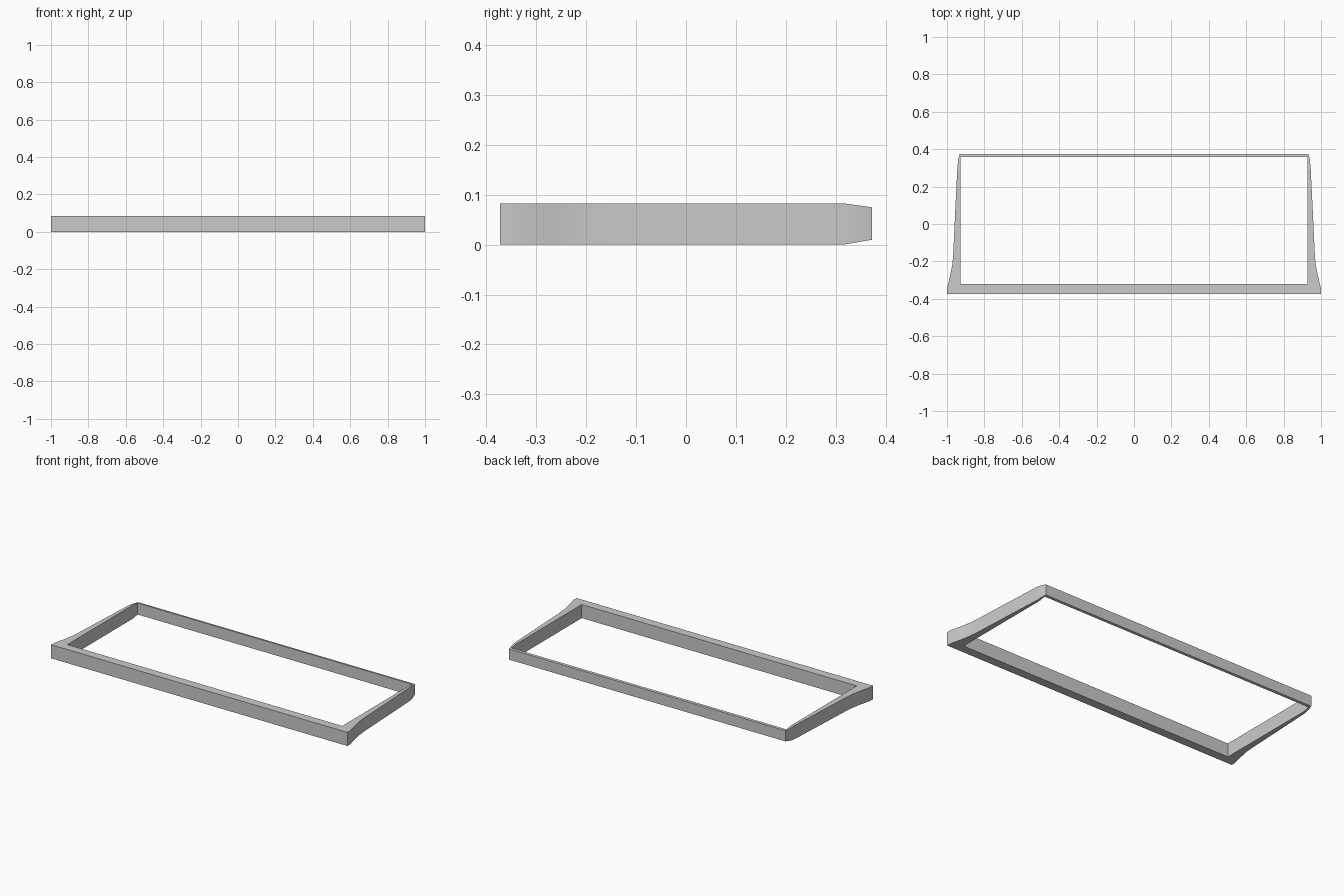
import bpy
import bmesh

cube = bpy.data.objects.get("Cube")
if cube:
    bpy.data.objects.remove(cube, do_unlink=True)

HEIGHT = 0.083
INNER_X, INNER_FRONT, INNER_BACK = 0.928, -0.32, 0.358
TAPER_START, BACK = 0.315, 0.373

# Outer profile of one side, from front corner to back corner
side = [(1.0, -0.373), (1.0, -0.345), (0.984, -0.28), (0.971, -0.215),
        (0.966, -0.15), (0.955, 0.09), (0.945, 0.29), (0.943, TAPER_START),
        (0.94, 0.345), (0.933, BACK)]


def heights(y):
    """Bottom and top of the frame, thinning towards the back."""
    t = max(0.0, (y - TAPER_START) / (BACK - TAPER_START))
    return 0.01 * t, HEIGHT - 0.008 * t


def section(bm, x, y):
    """Outer bottom, outer top, inner top and inner bottom corners."""
    ix = INNER_X if x > 0 else -INNER_X
    iy = min(max(y, INNER_FRONT), INNER_BACK)
    low, high = heights(y)
    ilow, ihigh = heights(iy)
    return [bm.verts.new(p) for p in
            ((x, y, low), (x, y, high), (ix, iy, ihigh), (ix, iy, ilow))]


# Closed frame swept through both mirrored sides
bm = bmesh.new()
path = side + [(-x, y) for x, y in reversed(side)]
rings = [section(bm, x, y) for x, y in path]
for i, ring in enumerate(rings):
    following = rings[(i + 1) % len(rings)]
    for j in range(4):
        k = (j + 1) % 4
        bm.faces.new((ring[j], following[j], following[k], ring[k]))
bmesh.ops.remove_doubles(bm, verts=bm.verts, dist=0.0001)
bmesh.ops.recalc_face_normals(bm, faces=bm.faces)

mesh = bpy.data.meshes.new("frame")
bm.to_mesh(mesh)
bm.free()
frame = bpy.data.objects.new("frame", mesh)
bpy.context.collection.objects.link(frame)

# Plain grey finish
grey = bpy.data.materials.new("grey")
grey.use_nodes = True
colour = (0.6, 0.6, 0.6, 1.0)
grey.diffuse_color = colour
grey.node_tree.nodes["Principled BSDF"].inputs["Base Color"].default_value = colour
mesh.materials.append(grey)

# Smooth the gently curved sides, keeping the edges sharp
bpy.ops.object.select_all(action="DESELECT")
frame.select_set(True)
bpy.context.view_layer.objects.active = frame
bpy.ops.object.shade_smooth_by_angle(angle=0.5)
